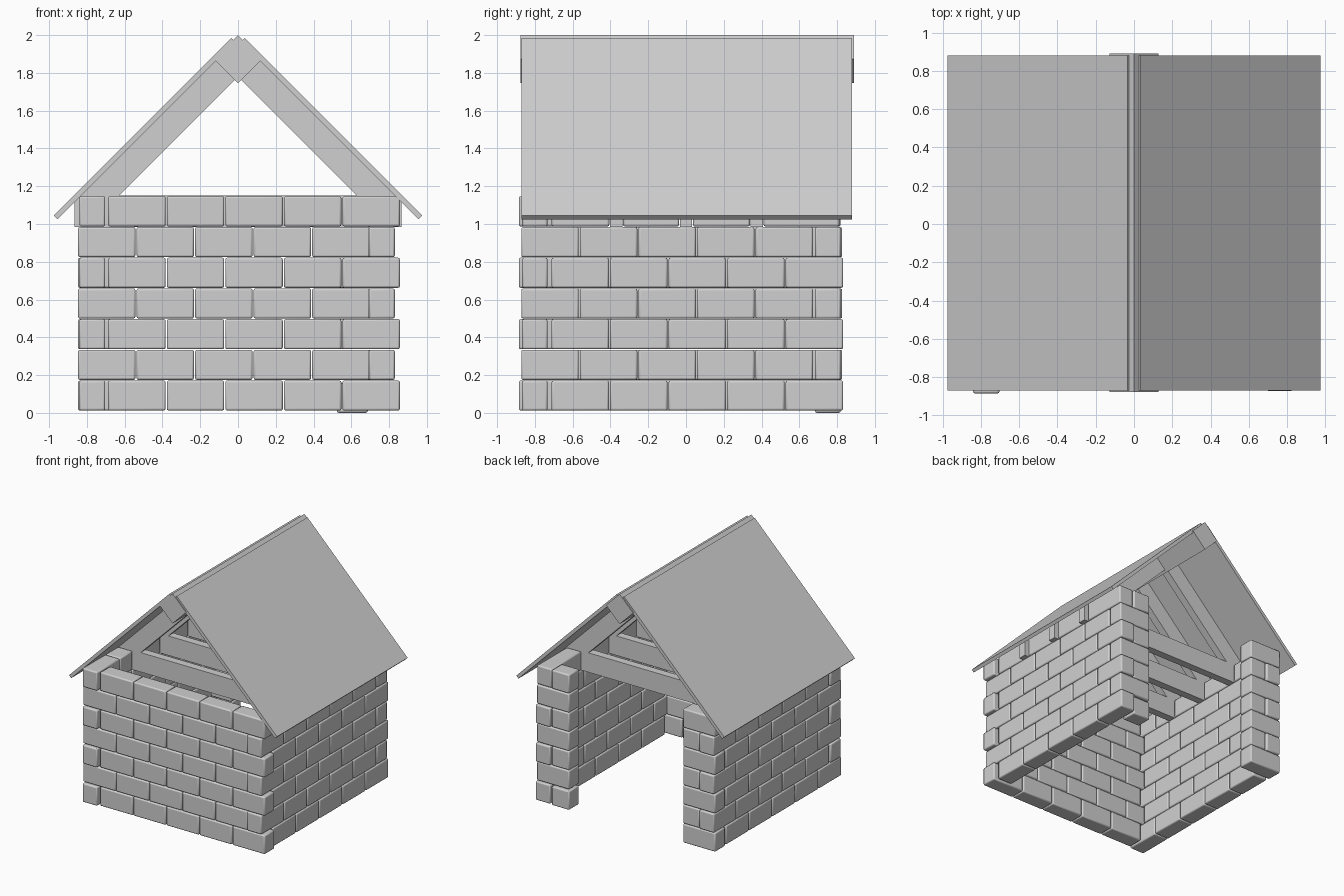
import bpy, bmesh, math

if "Cube" in bpy.data.objects:
    bpy.data.objects.remove(bpy.data.objects["Cube"], do_unlink=True)

grey = bpy.data.materials.new("plain grey")
grey.use_nodes = True
grey.diffuse_color = (0.63, 0.63, 0.63, 1)
grey.node_tree.nodes["Principled BSDF"].inputs["Base Color"].default_value = grey.diffuse_color

ROWS, PITCH, BASE = 7, 0.1625, 0.012    # brick courses
LENGTH, GAP = 0.31, 0.003               # brick length and joint
TIES = (-0.37, 0.0, 0.375)              # roof truss positions
TIE_HALF = 0.033


def finish(name, bm):
    bmesh.ops.recalc_face_normals(bm, faces=bm.faces)
    mesh = bpy.data.meshes.new(name)
    bm.to_mesh(mesh)
    bm.free()
    mesh.materials.append(grey)
    obj = bpy.data.objects.new(name, mesh)
    bpy.context.collection.objects.link(obj)
    return obj


def brick(bm, xs, ys, row, drop=0.0):
    z = BASE + row * PITCH - drop
    spans = (xs, ys, (z, z + PITCH))
    verts = bmesh.ops.create_cube(bm, size=1)["verts"]
    for v in verts:
        for i, (a, b) in enumerate(spans):
            low = a + (GAP if i < 2 else 0)
            v.co[i] = low if v.co[i] < 0 else b - GAP


def finish_bricks(name, bm):
    obj = finish(name, bm)
    bevel = obj.modifiers.new("worn edges", "BEVEL")
    bevel.width, bevel.segments = 0.01, 2
    bpy.ops.object.select_all(action="DESELECT")
    obj.select_set(True)
    bpy.context.view_layer.objects.active = obj
    bpy.ops.object.shade_smooth_by_angle(angle=math.radians(50))


def course(start):
    return [(start + i * LENGTH, start + (i + 1) * LENGTH) for i in range(5)]


def top_course(edges, end):
    # bricks of the top course fit between the tie beams
    for t in TIES:
        edges = edges + [t - TIE_HALF, t + TIE_HALF]
    edges = edges + [end]
    return list(zip(edges[::2], edges[1::2]))


# Front wall
bm = bmesh.new()
for row in range(ROWS):
    for span in course(-0.85 if row % 2 else -0.69):
        brick(bm, span, (-0.87, -0.73), row)
finish_bricks("front_wall", bm)

# Side walls
for name, xs, even, odd, top in (
        ("left_wall", (0.69, 0.833), -0.715, -0.875, top_course([-0.715], 0.815)),
        ("right_wall", (-0.843, -0.70), -0.888, -0.72, top_course([-0.888, -0.575, -0.575], 0.665))):
    bm = bmesh.new()
    for row in range(ROWS):
        spans = top if row == ROWS - 1 else course(odd if row % 2 else even)
        for span in spans:
            brick(bm, xs, span, row)
    finish_bricks(name, bm)

# Short back returns beside the opening: whole and half bricks alternate
for name, full_on, full, half in (
        ("left_back_return", 1, (0.52, 0.83), (0.52, 0.69)),
        ("right_back_return", 0, (-0.85, -0.54), (-0.70, -0.54))):
    bm = bmesh.new()
    for row in range(ROWS):
        whole = row % 2 == full_on
        brick(bm, full if whole else half, (0.68, 0.822), row,
              0 if whole or row else BASE * full_on)
    finish_bricks(name, bm)


def extrude(name, profile, y0, y1):
    bm = bmesh.new()
    face = bm.faces.new([bm.verts.new((x, y0, z)) for x, z in profile])
    moved = bmesh.ops.extrude_face_region(bm, geom=[face])["geom"]
    for v in moved:
        if isinstance(v, bmesh.types.BMVert):
            v.co.y = y1
    return finish(name, bm)


def flip(profile, side):
    return [(side * x, z) for x, z in profile]


# Roof trusses: tie beam with a rafter on each side
rafter = [(0, 1.78), (0.63, 1.15), (0.83, 1.15), (0, 1.98)]
tie_end = [(0.865, 0.985), (0.865, 1.115), (0.83, 1.15)]
tie = tie_end + flip(tie_end, -1)[::-1]
for i, y in enumerate(TIES, 1):
    extrude(f"tie_beam_{i}", tie, y - TIE_HALF, y + TIE_HALF)
    for label, side in (("left", 1), ("right", -1)):
        extrude(f"{label}_rafter_{i}", flip(rafter, side), y - TIE_HALF, y + TIE_HALF)

# Ridge beam, set on edge
extrude("ridge_beam", [(0, 2.0), (0.127, 1.873), (0, 1.746), (-0.127, 1.873)], -0.877, 0.89)

# Roof panels
panel = [(0.035, 1.985), (0.975, 1.045), (0.955, 1.025), (0.015, 1.965)]
for label, side in (("left", 1), ("right", -1)):
    extrude(f"{label}_roof_panel", flip(panel, side), -0.87, 0.88)
